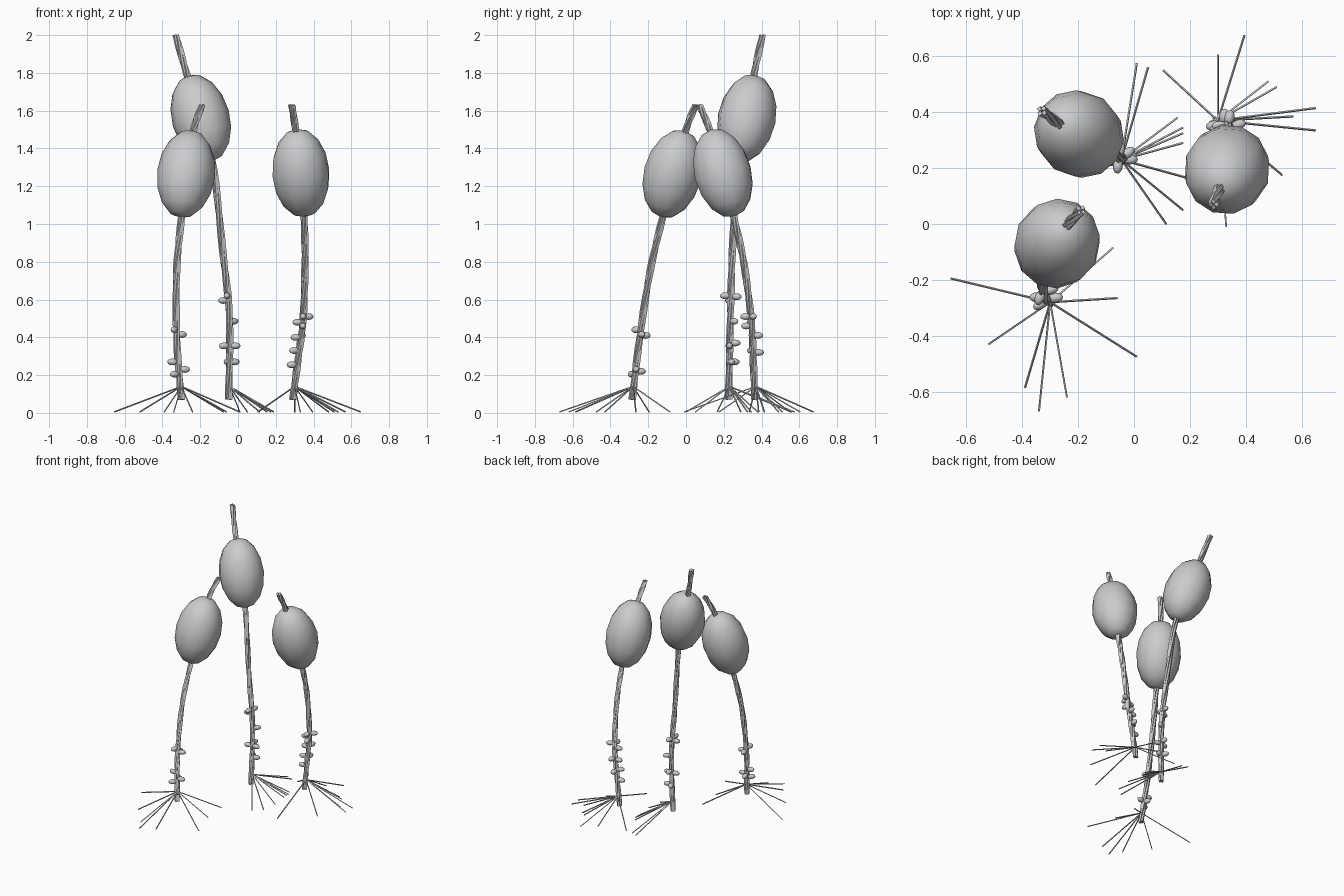
import bpy, bmesh, math
from mathutils import Vector, Matrix

cube = bpy.data.objects.get("Cube")
if cube:
    bpy.data.objects.remove(cube)

grey = bpy.data.materials.new("pale_grey")
grey.use_nodes = True
colour = (0.6, 0.6, 0.6, 1)
grey.diffuse_color = colour
grey.node_tree.nodes["Principled BSDF"].inputs["Base Color"].default_value = colour


def finish(bm, name, smooth):
    bmesh.ops.recalc_face_normals(bm, faces=bm.faces)
    mesh = bpy.data.meshes.new(name)
    bm.to_mesh(mesh)
    bm.free()
    mesh.materials.append(grey)
    for p in mesh.polygons:
        p.use_smooth = smooth
    ob = bpy.data.objects.new(name, mesh)
    bpy.context.collection.objects.link(ob)


def tube(bm, points, radius, sides=4):
    rings = []
    for i, p in enumerate(points):
        d = points[min(i + 1, len(points) - 1)] - points[max(i - 1, 0)]
        u = d.cross(Vector((0.3, 1, 0))).normalized()
        v = d.cross(u).normalized()
        angles = [math.tau * k / sides for k in range(sides)]
        rings.append([bm.verts.new(p + radius * (u * math.cos(a) + v * math.sin(a))) for a in angles])
    for a, b in zip(rings, rings[1:]):
        for k in range(sides):
            n = (k + 1) % sides
            bm.faces.new((a[k], a[n], b[n], b[k]))
    bm.faces.new(rings[0])
    bm.faces.new(rings[-1])


def spline(points, steps=5):
    # Catmull-Rom curve through the points
    p = [2 * points[0] - points[1]] + points + [2 * points[-1] - points[-2]]
    out = []
    for a, b, c, d in zip(p, p[1:], p[2:], p[3:]):
        for s in range(steps):
            t = s / steps
            out.append(0.5 * (2 * b + (c - a) * t + (2 * a - 5 * b + 4 * c - d) * t ** 2
                              + (3 * b - a - 3 * c + d) * t ** 3))
    return out + [points[-1]]


def ellipsoid(bm, centre, axis, radius, half_length, segments, rings):
    turn = axis.to_track_quat('Z', 'Y').to_matrix().to_4x4()
    m = Matrix.Translation(centre) @ turn @ Matrix.Diagonal((radius, radius, half_length, 1))
    bmesh.ops.create_uvsphere(bm, u_segments=segments, v_segments=rings, radius=1, matrix=m)


def plant(name, path, bulb, bulb_axis, root_top, roots, nodules):
    line = spline([Vector(p) for p in path])

    # stem of twisted strands
    bm = bmesh.new()
    for k in range(4):
        strand = []
        for i, p in enumerate(line):
            a = math.tau * k / 4 + i * 0.45
            strand.append(p + 0.011 * Vector((math.cos(a), math.sin(a), 0)))
        tube(bm, strand, 0.0095)
    finish(bm, name + "_stem", False)

    # bulb
    bm = bmesh.new()
    ellipsoid(bm, Vector(bulb), Vector(bulb_axis), 0.154, 0.24, 12, 8)
    finish(bm, name + "_bulb", True)

    # roots
    bm = bmesh.new()
    for x, y in roots:
        tube(bm, [Vector(root_top), Vector((x, y, 0.005))], 0.004)
    finish(bm, name + "_roots", False)

    # nodules pointing out from the stem: height and heading in degrees
    bm = bmesh.new()
    for z, heading in nodules:
        p = min(line, key=lambda q: abs(q.z - z))
        a = math.radians(heading)
        out = Vector((math.cos(a), math.sin(a), 0))
        ellipsoid(bm, Vector((p.x, p.y, z)) + out * 0.03, out, 0.018, 0.028, 8, 6)
    finish(bm, name + "_nodules", True)


plant("tall_plant",
      [(-.05, .225, .07), (-.045, .235, .5), (-.08, .245, .85), (-.13, .275, 1.3),
       (-.195, .325, 1.56), (-.27, .36, 1.79), (-.33, .405, 2)],
      (-.197, .322, 1.56), (-.13, .09, .46), (-.045, .23, .14),
      [(.01, .575), (.05, .56), (.155, .38), (.175, .345), (.175, .325),
       (.175, .29), (.19, .165), (.175, .05), (.115, 0)],
      [(.595, 200), (.62, 265), (.615, 80), (.485, 40), (.355, 0),
       (.355, 190), (.37, 90), (.27, 110), (.27, 20)])

plant("front_plant",
      [(-.30, -.285, .07), (-.325, -.245, .4), (-.325, -.19, .75), (-.30, -.125, 1.03),
       (-.275, -.065, 1.265), (-.235, 0, 1.5), (-.19, .05, 1.63)],
      (-.275, -.07, 1.265), (.06, .12, .46), (-.30, -.28, .14),
      [(-.655, -.195), (-.52, -.43), (-.39, -.585), (-.34, -.67), (-.24, -.62),
       (.01, -.475), (-.06, -.265), (-.075, -.085)],
      [(.415, 20), (.41, 90), (.44, 250), (.27, 180), (.23, 10), (.205, 215), (.22, 100)])

plant("back_plant",
      [(.29, .365, .07), (.32, .355, .3), (.345, .345, .5), (.355, .305, .8),
       (.35, .255, 1.03), (.335, .195, 1.27), (.305, .125, 1.5), (.285, .07, 1.63)],
      (.333, .195, 1.27), (-.04, -.12, .46), (.30, .37, .14),
      [(.105, .55), (.30, .605), (.395, .675), (.48, .51), (.51, .49), (.65, .415),
       (.65, .335), (.57, .385), (.53, .175), (.33, -.01)],
      [(.51, 20), (.51, 270), (.48, 190), (.46, 275), (.40, 180), (.41, 80),
       (.32, 85), (.255, 190), (.33, 200)])
